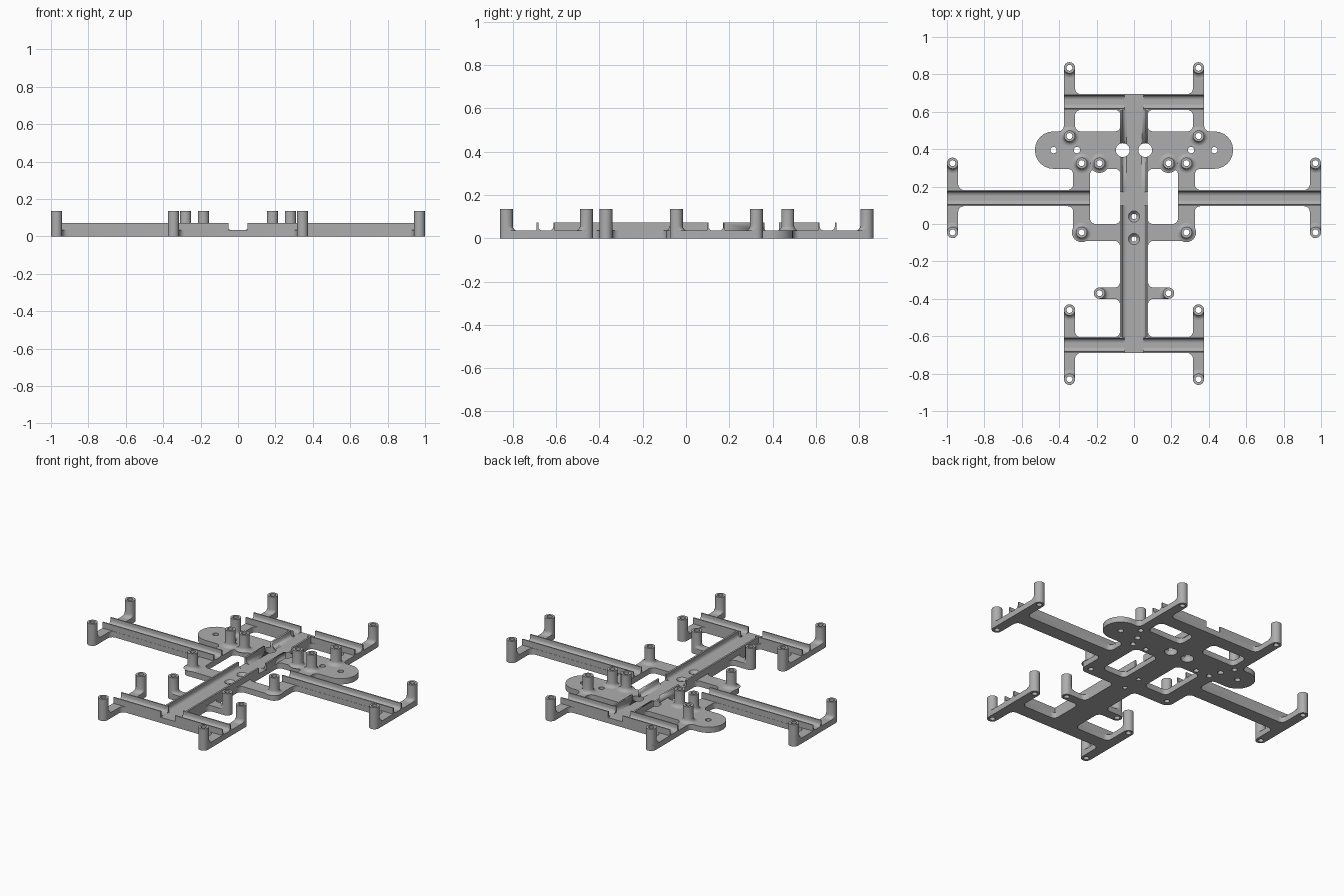
import bpy, bmesh, math
from mathutils import Vector

default = bpy.data.objects.get("Cube")
if default:
    bpy.data.objects.remove(default, do_unlink=True)

grey = bpy.data.materials.new("plain grey")
grey.use_nodes = True
grey.diffuse_color = (0.42, 0.42, 0.42, 1)
grey.node_tree.nodes["Principled BSDF"].inputs["Base Color"].default_value = grey.diffuse_color

PLATE, WALL, TOP = 0.035, 0.072, 0.135
POST, BORE = 0.03, 0.016


def finish(name, bm):
    """Turn a bmesh into a smooth-by-angle grey object."""
    bmesh.ops.remove_doubles(bm, verts=bm.verts, dist=1e-5)
    bmesh.ops.recalc_face_normals(bm, faces=bm.faces)
    mesh = bpy.data.meshes.new(name)
    bm.to_mesh(mesh)
    bm.free()
    mesh.materials.append(grey)
    obj = bpy.data.objects.new(name, mesh)
    bpy.context.collection.objects.link(obj)
    bpy.ops.object.select_all(action='DESELECT')
    obj.select_set(True)
    bpy.context.view_layer.objects.active = obj
    bpy.ops.object.shade_smooth_by_angle(angle=math.radians(35))
    return obj


def rounded(corners, steps=6):
    """Round each (x, y, radius) corner of a closed right-angled outline."""
    out = []
    for i, (x, y, r) in enumerate(corners):
        p = Vector((x, y))
        a = (Vector(corners[i - 1][:2]) - p).normalized() * r
        b = (Vector(corners[(i + 1) % len(corners)][:2]) - p).normalized() * r
        if r == 0:
            out.append(p)
            continue
        for k in range(steps + 1):
            t = math.pi / 2 * k / steps
            out.append(p + a * (1 - math.sin(t)) + b * (1 - math.cos(t)))
    return out


def circle(x, y, r, n=24):
    return [Vector((x + r * math.cos(math.tau * k / n), y + r * math.sin(math.tau * k / n)))
            for k in range(n)]


def slab(name, loops, depth):
    """Extrude an outline with holes, resting on the ground."""
    curve = bpy.data.curves.new(name, 'CURVE')
    curve.dimensions, curve.fill_mode, curve.extrude = '2D', 'BOTH', depth / 2
    for loop in loops:
        s = curve.splines.new('POLY')
        s.points.add(len(loop) - 1)
        for pt, p in zip(s.points, loop):
            pt.co = (p.x, p.y, 0, 1)
        s.use_cyclic_u = True
    helper = bpy.data.objects.new(name + " curve", curve)
    bpy.context.collection.objects.link(helper)
    bpy.context.view_layer.update()
    bm = bmesh.new()
    bm.from_mesh(helper.to_mesh())
    bpy.data.objects.remove(helper, do_unlink=True)
    bmesh.ops.translate(bm, verts=bm.verts, vec=(0, 0, depth / 2))
    return finish(name, bm)


def lathe(name, profile, x, y, lean=None, n=24):
    """Closed ring; lean limits the flare to a strip running that way."""
    bm = bmesh.new()
    rings = []
    for r, z in profile:
        ring = []
        for k in range(n):
            p = Vector((math.cos(math.tau * k / n), math.sin(math.tau * k / n)))
            v = p * r
            if lean and r > POST:
                along, across = Vector(lean), Vector((-lean[1], lean[0]))
                if p.dot(along) <= 0:
                    v = p * POST
                else:
                    side = max(-POST, min(POST, v.dot(across)))
                    v = along * v.dot(along) + across * side
            ring.append(bm.verts.new((x + v.x, y + v.y, z)))
        rings.append(ring)
    for a, b in zip(rings, rings[1:] + rings[:1]):
        for k in range(n):
            j = (k + 1) % n
            bm.faces.new((a[k], a[j], b[j], b[k]))
    return finish(name, bm)


def wall(name, along_x, centre, side, outer, inner, floor, start, end):
    """One channel side: thin lip that curves down to the channel floor."""
    z0, lip = PLATE - 0.005, PLATE + 0.02
    prof = [(outer, z0), (outer, WALL), (inner, WALL), (inner, lip)]
    for k in range(1, 5):
        t = math.pi / 2 * k / 4
        prof.append((floor + (inner - floor) * math.cos(t), lip - (lip - PLATE) * math.sin(t)))
    prof.append((floor, z0))
    bm = bmesh.new()
    ends = []
    for e in (start, end):
        pts = [(centre + side * d, z) for d, z in prof]
        ends.append([bm.verts.new((e, d, z) if along_x else (d, e, z)) for d, z in pts])
    for ring in ends:
        bm.faces.new(ring)
    for i in range(len(prof)):
        j = (i + 1) % len(prof)
        bm.faces.new((ends[0][i], ends[0][j], ends[1][j], ends[1][i]))
    return finish(name, bm)


# Post positions on the left half, with the direction of the strip carrying each
posts = [(0.345, 0.835, (0, -1)), (0.345, 0.47, None), (0.345, -0.46, (0, -1)), (0.345, -0.83, (0, 1)),
         (0.97, 0.325, (0, -1)), (0.97, -0.045, (0, 1)), (0.28, 0.325, None), (0.28, -0.045, None),
         (0.185, 0.325, None), (0.185, -0.37, (-1, 0))]

# Base plate: half outline with corner radii, mirrored
F = 0.0299
half = [(.315, -.69, F), (.315, -.86, F), (.375, -.86, F), (.375, -.43, F), (.315, -.43, F),
        (.315, -.605, F), (.075, -.605, F), (.075, -.4, F), (.215, -.4, F), (.215, -.34, F),
        (.075, -.34, F), (.075, -.09, F), (.325, -.09, .045), (.325, .095, F), (.94, .095, F),
        (.94, -.075, F), (1, -.075, F), (1, .355, F), (.94, .355, F), (.94, .182, F),
        (.325, .182, F), (.325, .295, F), (.53, .295, .0995), (.53, .495, .0995),
        (.375, .495, F), (.375, .865, F), (.315, .865, F), (.315, .695, F)]
outline = rounded(half + [(-x, y, r) for x, y, r in reversed(half)])
loops = [outline]
for s in (1, -1):
    for x0, x1, y0, y1 in ((.072, .235, 0, .295), (.072, .315, .495, .61)):
        loops.append(rounded([(s * x, y, F) for x, y in ((x0, y0), (x1, y0), (x1, y1), (x0, y1))]))
    loops += [circle(s * x, y, BORE) for x, y, _ in posts]
    loops += [circle(s * x, 0.395, 0.017) for x in (0.305, 0.43)]
    loops.append(circle(s * 0.06, 0.395, 0.037))
screws = (0.04, -0.08)
loops += [circle(0, y, POST) for y in screws]
slab("base_plate", loops, PLATE)

# Countersunk screw seats in the spine floor
for y in screws:
    lathe("screw_seat", [(POST, PLATE), (0.014, 0.018), (0.014, 0), (POST, 0)], 0, y)

# Round cutter for the cable holes that pass through the spine walls
cutters = []
for s in (1, -1):
    bm = bmesh.new()
    bmesh.ops.create_cone(bm, cap_ends=True, segments=24, radius1=0.037, radius2=0.037, depth=0.3)
    bmesh.ops.translate(bm, verts=bm.verts, vec=(s * 0.06, 0.395, 0))
    cutter = finish("cable_hole_cutter", bm)
    cutter.hide_render = True
    cutter.hide_set(True)
    cutters.append(cutter)

bar = (0.0425, 0.035, 0.014)
for s, label, cutter in ((1, "left", cutters[0]), (-1, "right", cutters[1])):
    # Spine channel walls, open where the side arm channel crosses
    wall(label + "_spine_wall_front", False, 0, s, 0.075, 0.064, 0.04, -0.613, 0.1)
    rear = wall(label + "_spine_wall_rear", False, 0, s, 0.075, 0.064, 0.04, 0.172, 0.617)
    cut = rear.modifiers.new("cable hole", 'BOOLEAN')
    cut.operation, cut.object, cut.solver = 'DIFFERENCE', cutter, 'EXACT'
    # Cross bar and side arm channel walls
    for part, y, start, end in (("rear_bar", 0.6525, 0.05, 0.375), ("front_bar", -0.6475, 0.05, 0.375),
                                ("side_arm", 0.1385, 0.235, 1.0)):
        for side in (1, -1):
            wall(f"{label}_{part}_wall", True, y, side, *bar, s * start, s * end)
    # Hollow standoff posts with a flared foot
    foot = [(0.052 - 0.022 * math.sin(t), PLATE + 0.022 * (1 - math.cos(t)))
            for t in (math.pi / 8 * k for k in range(5))]
    for x, y, lean in posts:
        if lean:
            lean = (s * lean[0], lean[1])
        profile = [(BORE, 0), (POST, 0), (POST, PLATE)] if lean else [(BORE, PLATE)]
        lathe(label + "_standoff_post", profile + foot + [(POST, TOP), (BORE, TOP)], s * x, y, lean)
